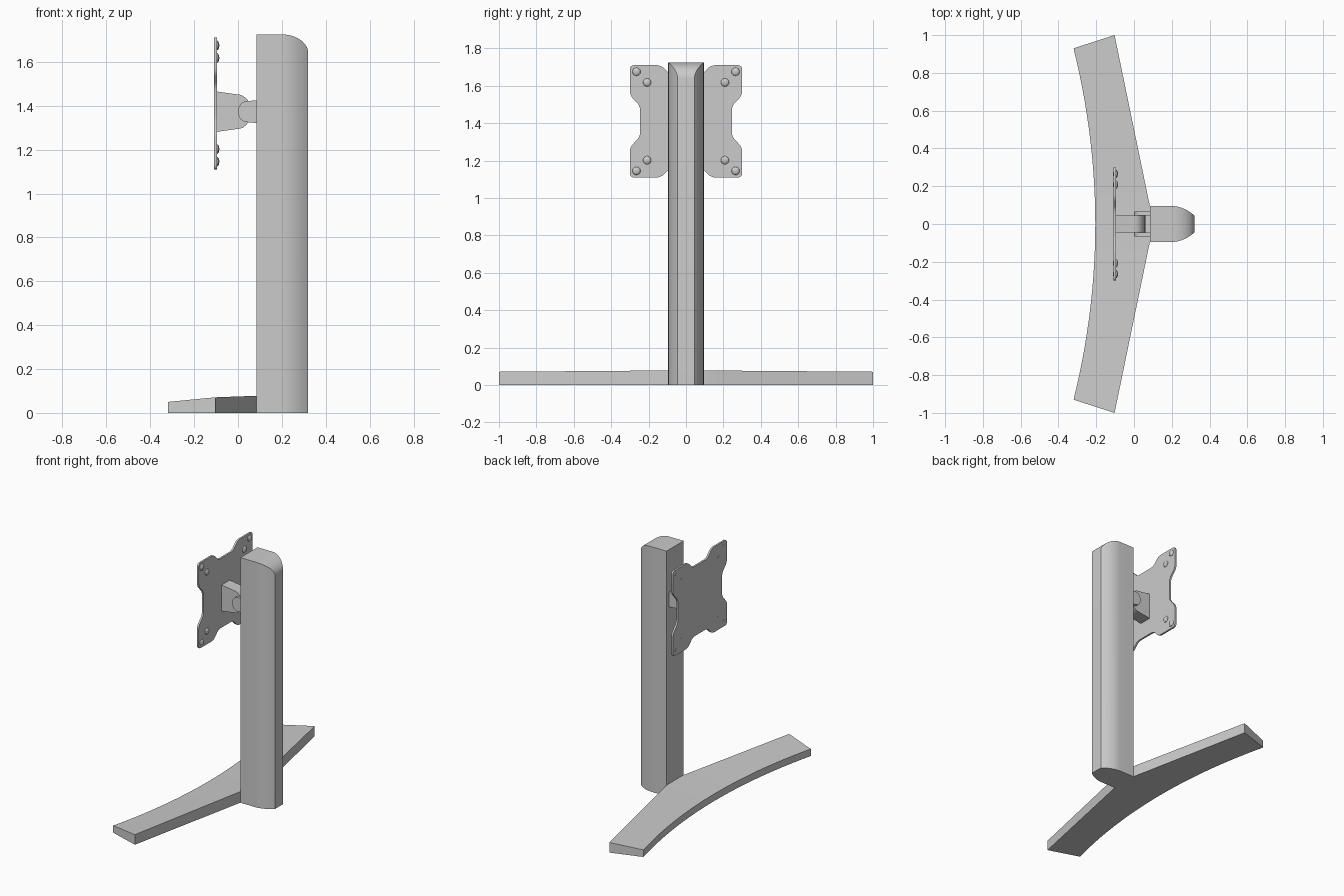
import bpy, bmesh, math
from math import sin, cos, pi
from mathutils import Matrix

if "Cube" in bpy.data.objects:
    bpy.data.objects.remove(bpy.data.objects["Cube"])


def finish(name, bm, angle=30):
    bmesh.ops.recalc_face_normals(bm, faces=bm.faces)
    me = bpy.data.meshes.new(name)
    bm.to_mesh(me)
    bm.free()
    ob = bpy.data.objects.new(name, me)
    bpy.context.collection.objects.link(ob)
    bpy.ops.object.select_all(action='DESELECT')
    ob.select_set(True)
    bpy.context.view_layer.objects.active = ob
    bpy.ops.object.shade_smooth_by_angle(angle=math.radians(angle))
    return ob


def loft(name, sections):
    """Skin a row of equal-length closed sections and cap both ends."""
    bm = bmesh.new()
    rings = [[bm.verts.new(p) for p in s] for s in sections]
    n = len(rings[0])
    for a, b in zip(rings, rings[1:]):
        for i in range(n):
            j = (i + 1) % n
            bm.faces.new((a[i], a[j], b[j], b[i]))
    bm.faces.new(rings[0])
    bm.faces.new(rings[-1])
    return finish(name, bm)


def prism(name, outline, axis, a, b, bevel=0):
    """Extrude a flat outline along x (outline is y,z) or y (outline is x,z)."""
    def place(p, d):
        return (d, p[0], p[1]) if axis == 'x' else (p[0], d, p[1])
    bm = bmesh.new()
    lo = [bm.verts.new(place(p, a)) for p in outline]
    hi = [bm.verts.new(place(p, b)) for p in outline]
    bm.faces.new(lo)
    bm.faces.new(hi)
    for i in range(len(lo)):
        j = (i + 1) % len(lo)
        bm.faces.new((lo[i], lo[j], hi[j], hi[i]))
    if bevel:
        edges = [bm.edges.get((l, h)) for l, h in zip(lo, hi)]
        bmesh.ops.bevel(bm, geom=edges, offset=bevel, segments=4,
                        profile=0.5, affect='EDGES')
    return finish(name, bm)


# Column: sides taper and top rounds over toward the rear
def column_section(x, u):
    w = 0.095 - 0.05 * u * u
    h = 1.64 + 0.085 * math.sqrt(max(0, 1 - u * u))
    return [(x, -w, 0), (x, w, 0), (x, w, h), (x, -w, h)]


us = [sin(pi / 2 * i / 12) for i in range(13)]
loft("column", [column_section(0.085, 0)] +
     [column_section(0.2 + 0.12 * u, u) for u in us])


# Base: curved front edge, swept straight rear edges
def base_section(t):
    k = max(0, (abs(t) - 0.09) / 0.91)
    xf, yf = -0.205 - 0.115 * t * t, 0.93 * t
    xb, yb = 0.085 - 0.188 * k, t
    return [(xf, yf, 0), (xb, yb, 0), (xb, yb, 0.078 - 0.007 * k), (xf, yf, 0.05)]


ts = [0.09 + 0.91 * i / 12 for i in range(13)]
loft("base", [base_section(t) for t in [-t for t in reversed(ts)] + [0] + ts])

# Mounting plate with notched sides
C = 1.41
quarter = [(0.245, 0.08), (0.30, 0.14), (0.30, 0.30), (0.135, 0.30), (0.08, 0.245)]
outline = []
for sy, sz in ((1, 1), (-1, 1), (-1, -1), (1, -1)):
    pts = [(sy * y, C + sz * z) for y, z in quarter]
    outline += pts if sy * sz > 0 else pts[::-1]
prism("mount_plate", outline, 'x', -0.109, -0.096, bevel=0.02)

# Plate screws: domed heads behind, shank ends in front
bm = bmesh.new()
for sy in (-1, 1):
    for sz in (-1, 1):
        for r in (0.265, 0.208):
            m = Matrix.Translation((-0.096, sy * r, C + sz * r))
            head = bmesh.ops.create_uvsphere(
                bm, u_segments=16, v_segments=8, radius=0.022,
                matrix=m @ Matrix.Diagonal((0.5, 1, 1, 1)) @ Matrix.Rotation(pi / 2, 4, 'Y'))
            bmesh.ops.delete(bm, geom=[v for v in head["verts"] if v.co.x < -0.0965],
                             context='VERTS')
            bmesh.ops.create_cone(
                bm, cap_ends=True, segments=16, radius1=0.011, radius2=0.011, depth=0.015,
                matrix=Matrix.Translation((-0.007, 0, 0)) @ m @ Matrix.Rotation(pi / 2, 4, 'Y'))
finish("plate_screws", bm)


# Tilt joint: tongue on the plate and two cheeks on the column
def round_end(cx, cz, rx, rz, a0, a1, n=12):
    return [(cx + rx * cos(a0 + (a1 - a0) * i / n), cz + rz * sin(a0 + (a1 - a0) * i / n))
            for i in range(n + 1)]


Z = 1.373
tongue = [(-0.097, Z - 0.092), (0, Z - 0.078)] + \
    round_end(0, Z, 0.06, 0.078, -pi / 2 + 0.15, pi / 2 - 0.15) + \
    [(0, Z + 0.078), (-0.097, Z + 0.092)]
prism("tilt_tongue", tongue, 'y', -0.045, 0.045)

cheek = [(0.09, Z + 0.052)] + round_end(0.04, Z, 0.04, 0.048, pi / 2, 3 * pi / 2) + \
    [(0.09, Z - 0.052)]
for side, s in (("left", -1), ("right", 1)):
    prism("tilt_cheek_" + side, cheek, 'y', s * 0.045, s * 0.067)
